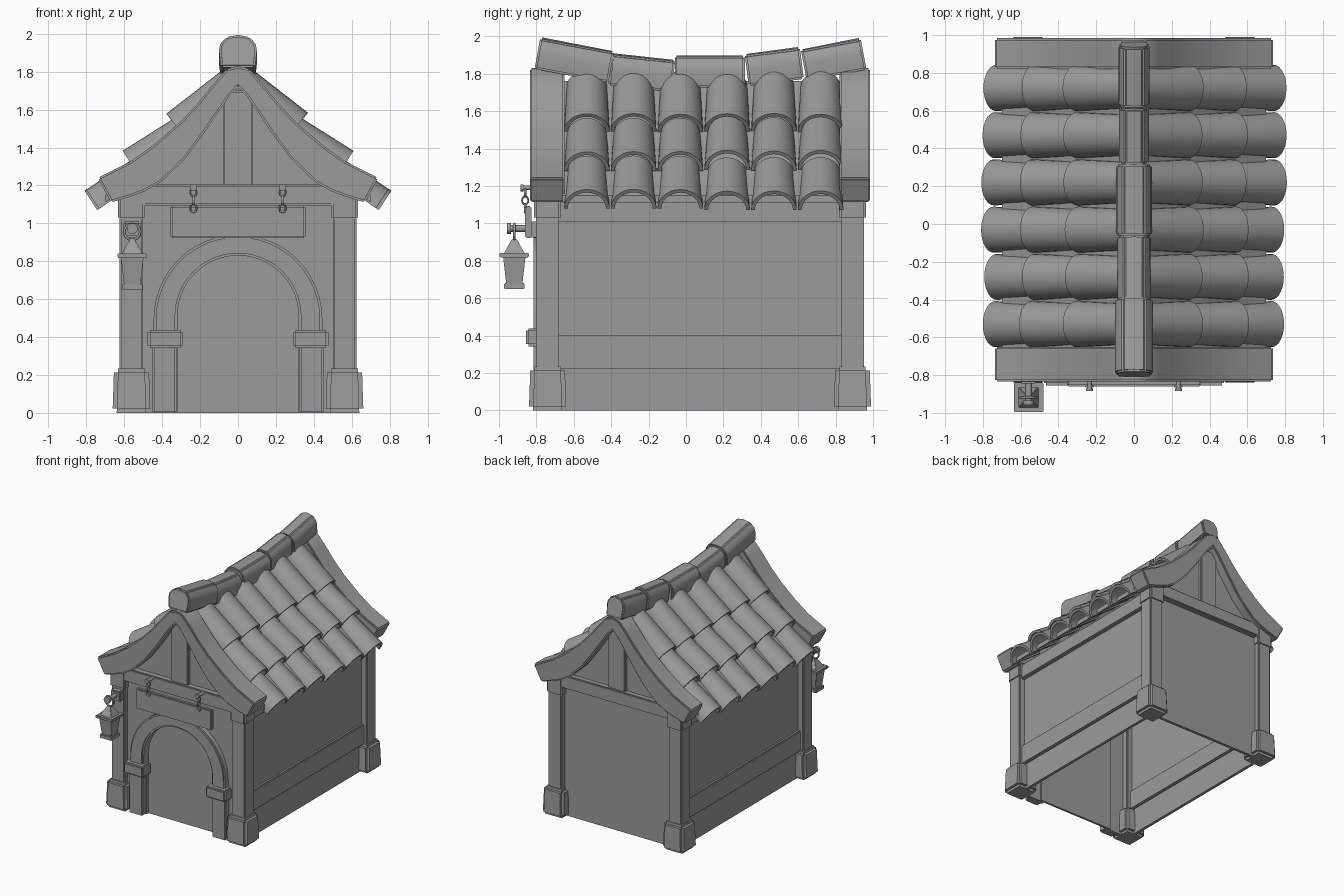
import bpy, bmesh, math, random
from mathutils import Vector, Matrix

random.seed(4)
if "Cube" in bpy.data.objects:
    bpy.data.objects.remove(bpy.data.objects["Cube"])

grey = bpy.data.materials.new("plain_grey")
grey.use_nodes = True
COLOUR = (0.33, 0.33, 0.33, 1)
grey.diffuse_color = COLOUR
grey.node_tree.nodes["Principled BSDF"].inputs["Base Color"].default_value = COLOUR


def finish(name, bm, bevel=0.0, segments=2):
    """Bevel the crisp edges, turn the bmesh into an object and smooth it."""
    if bevel:
        edges = [e for e in bm.edges if len(e.link_faces) == 2 and e.calc_face_angle() > 0.6]
        bmesh.ops.bevel(bm, geom=edges, offset=bevel, segments=segments, affect='EDGES', clamp_overlap=True)
    mesh = bpy.data.meshes.new(name)
    bm.to_mesh(mesh)
    bm.free()
    mesh.materials.append(grey)
    obj = bpy.data.objects.new(name, mesh)
    bpy.context.collection.objects.link(obj)
    bpy.ops.object.select_all(action='DESELECT')
    obj.select_set(True)
    bpy.context.view_layer.objects.active = obj
    bpy.ops.object.shade_smooth_by_angle(angle=math.radians(35))
    return obj


def box(name, x, y, z, bevel=0.008, taper=1.0):
    """Box between ranges; taper scales its top."""
    bm = bmesh.new()
    bmesh.ops.create_cube(bm, size=1)
    for v in bm.verts:
        k = taper if v.co.z > 0 else 1
        v.co = Vector(((x[0] + x[1]) / 2 + v.co.x * k * (x[1] - x[0]),
                       (y[0] + y[1]) / 2 + v.co.y * k * (y[1] - y[0]),
                       (z[0] + z[1]) / 2 + v.co.z * (z[1] - z[0])))
    return finish(name, bm, bevel)


def prism(name, outline, y, bevel=0.0, matrix=None):
    """Extrude an x-z outline along y."""
    bm = bmesh.new()
    face = bm.faces.new([bm.verts.new((px, y[0], pz)) for px, pz in outline])
    new = bmesh.ops.extrude_face_region(bm, geom=[face])["geom"]
    bmesh.ops.translate(bm, vec=(0, y[1] - y[0], 0),
                        verts=[g for g in new if isinstance(g, bmesh.types.BMVert)])
    bmesh.ops.recalc_face_normals(bm, faces=bm.faces)
    if matrix:
        bm.transform(matrix)
    return finish(name, bm, bevel)


def rod(name, start, end, radius, sides=12):
    a, b = Vector(start), Vector(end)
    bm = bmesh.new()
    bmesh.ops.create_cone(bm, cap_ends=True, segments=sides, radius1=radius, radius2=radius, depth=(b - a).length)
    bm.transform(Matrix.Translation((a + b) / 2) @ (b - a).to_track_quat('Z', 'Y').to_matrix().to_4x4())
    return finish(name, bm)


def ring(name, centre, radius, thick, rot):
    bpy.ops.mesh.primitive_torus_add(major_segments=16, minor_segments=8, major_radius=radius,
                                     minor_radius=thick, location=centre, rotation=rot)
    obj = bpy.context.object
    obj.name = name
    obj.data.materials.append(grey)
    bpy.ops.object.shade_smooth()
    return obj


def mirrored(right):
    """Close a right-hand outline across x = 0."""
    return right + [(-x, z) for x, z in reversed(right) if x > 0]


def arc(radius, centre_z, steps=24):
    return [(radius * math.cos(math.pi * i / steps), centre_z + radius * math.sin(math.pi * i / steps))
            for i in range(steps + 1)]


# Corner posts with feet and caps
for end, yc in (("front", -0.74), ("back", 0.89)):
    for side, s in (("left", 1), ("right", -1)):
        def span(c, h):
            return (c - h, c + h)
        xc = s * 0.562
        box(f"{end}_{side}_foot", span(xc, 0.1), span(yc, 0.1), (0, 0.235), 0.022, 0.92)
        box(f"{end}_{side}_post", span(xc, 0.062), span(yc, 0.062), (0.2, 1.04))
        box(f"{end}_{side}_cap", span(xc, 0.072), span(yc, 0.072), (1.02, 1.18), 0.012)

# Side walls and rails
for side, s in (("left", 1), ("right", -1)):
    def sx(a, b):
        return tuple(sorted((s * a, s * b)))
    box(f"{side}_wall", sx(0.55, 0.575), (-0.72, 0.88), (0, 1.14), 0)
    box(f"{side}_low_rail", sx(0.53, 0.598), (-0.7, 0.86), (0.225, 0.4))
    box(f"{side}_top_rail", sx(0.53, 0.605), (-0.7, 0.86), (1.01, 1.14))

# Front wall with arched opening, back wall, door
inner = arc(0.32, 0.51)
prism("front_wall", [(0.56, 0)] + [(0.32, 0)] + inner + [(-0.32, 0), (-0.56, 0), (-0.56, 1.15), (0.56, 1.15)],
      (-0.765, -0.735))
box("door", (-0.36, 0.36), (-0.738, -0.72), (0, 0.86), 0)
box("back_wall", (-0.56, 0.56), (0.88, 0.905), (0, 1.15), 0)

# Door surround
outer = arc(0.445, 0.495)
prism("door_arch", [(0.445, 0.42)] + outer + [(-0.445, 0.42), (-0.32, 0.42)] + inner[::-1] + [(0.32, 0.42)],
      (-0.815, -0.74), 0.012)
for side, s in (("left", 1), ("right", -1)):
    box(f"{side}_door_post", tuple(sorted((s * 0.325, s * 0.452))), (-0.815, -0.74), (0, 0.36))
    box(f"{side}_door_band", tuple(sorted((s * 0.292, s * 0.477))), (-0.855, -0.74), (0.342, 0.438), 0.012)

# Gables, cross beams and curved barge boards
top_edge = [(0, 1.83), (0.06, 1.815), (0.13, 1.735), (0.22, 1.625), (0.31, 1.53), (0.45, 1.41),
            (0.57, 1.325), (0.74, 1.24)]
low_edge = [(0.67, 1.11), (0.57, 1.14), (0.49, 1.17), (0.41, 1.215), (0.28, 1.34), (0.18, 1.475),
            (0.095, 1.6), (0.04, 1.68), (0, 1.72)]
board = top_edge + low_edge
board += [(-x, z) for x, z in reversed(board) if x > 0]
for end, wall, beam, barge in (("front", (-0.755, -0.735), (-0.805, -0.72), (-0.835, -0.65)),
                               ("back", (0.88, 0.905), (0.87, 0.95), (0.82, 0.985))):
    prism(f"{end}_gable", [(-0.5, 1.12), (0.5, 1.12), (0.5, 1.2), (0.28, 1.42), (0, 1.76), (-0.28, 1.42),
                           (-0.5, 1.2)], wall)
    box(f"{end}_cross_beam", (-0.6, 0.6), beam, (1.093, 1.205))
    box(f"{end}_king_post", (-0.08, 0.08), (min(beam[0] + 0.02, wall[0]), max(beam[1] - 0.02, wall[1])), (1.18, 1.7))
    prism(f"{end}_barge_board", board, barge, 0.01)

# Roof deck under the tiles
deck = [(0.0, 1.76), (0.28, 1.5), (0.5, 1.3), (0.7, 1.15)]
deck += [(x, z - 0.04) for x, z in reversed(deck)]
prism("roof_deck", deck + [(-x, z) for x, z in reversed(deck) if x > 0], (-0.66, 0.84))


# Barrel tiles, each row given by its crest line
def tile(name, s, yc, top, bottom):
    a, b = Vector((s * top[0], yc, top[1])), Vector((s * bottom[0], yc, bottom[1]))
    normal = Vector((s * (top[1] - bottom[1]), 0, bottom[0] - top[0])).normalized()
    bm = bmesh.new()
    rows = []
    for t in (0, 0.5, 0.93, 1):
        r = 0.108 + 0.014 * t
        crest = a.lerp(b, t)
        rings = []
        for rad in (r, r - 0.02):
            rings.append([bm.verts.new(crest - normal * (r - rad * math.sin(g)) + Vector((0, rad * math.cos(g), 0)))
                          for g in (math.pi * i / 14 for i in range(15))])
        rows.append(rings[0] + rings[1][::-1])
    n = len(rows[0])
    for p, q in zip(rows, rows[1:]):
        for i in range(n):
            bm.faces.new((p[i], p[(i + 1) % n], q[(i + 1) % n], q[i]))
    for row in (rows[0], rows[-1]):
        for i in range(n // 2 - 1):
            bm.faces.new((row[i], row[i + 1], row[n - 2 - i], row[n - 1 - i]))
    bmesh.ops.recalc_face_normals(bm, faces=bm.faces)
    finish(name, bm)


courses = (((0.08, 1.81), (0.375, 1.58)), ((0.32, 1.565), (0.605, 1.385)), ((0.53, 1.355), (0.805, 1.175)))
for side, s in (("left", 1), ("right", -1)):
    for c, (top, bottom) in enumerate(courses):
        for col in range(6):
            j = random.uniform(-0.014, 0.006)
            tile(f"{side}_tile_{c + 1}_{col + 1}", s, -0.53 + 0.25 * col, (top[0] + j, top[1] - j * 0.6),
                 (bottom[0] + j, bottom[1] - j * 0.6))

# Sagging ridge caps: start y, base z, end y, base z, half width
caps = ((-0.81, 1.825, -0.415, 1.752, 0.1), (-0.415, 1.738, -0.075, 1.703, 0.088),
        (-0.06, 1.725, 0.315, 1.725, 0.096), (0.335, 1.735, 0.63, 1.772, 0.08), (0.645, 1.762, 0.965, 1.822, 0.082))
for i, (y0, z0, y1, z1, w) in enumerate(caps):
    section = mirrored([(w * 0.9, 0), (w, 0.09), (w * 0.93, 0.125), (w * 0.6, 0.163), (0, 0.172)])
    tilt = math.atan2(z1 - z0, y1 - y0)
    place = Matrix.Translation((0, y0, z0)) @ Matrix.Rotation(tilt, 4, 'X')
    prism(f"ridge_cap_{i + 1}", section, (0, math.hypot(y1 - y0, z1 - z0)), 0.01, place)

# Hanging sign board with chain links
box("sign_board", (-0.355, 0.355), (-0.86, -0.825), (0.922, 1.093))
for side, x in (("left", 0.235), ("right", -0.235)):
    rod(f"{side}_sign_peg", (x, -0.79, 1.19), (x, -0.87, 1.19), 0.012)
    rod(f"{side}_sign_knob", (x, -0.87, 1.19), (x, -0.885, 1.19), 0.019)
    for k, turn in enumerate((0, math.pi / 2, 0)):
        link = ring(f"{side}_sign_link_{k + 1}", (x, -0.86, 1.165 - 0.042 * k), 0.022, 0.006,
                    (math.pi / 2, 0, turn))
        link.scale.x = 0.75

# Lantern on a wall peg
lx, ly = -0.558, -0.918
box("lantern_bracket", (lx - 0.045, lx + 0.045), (-0.845, -0.79), (0.925, 1.01))
rod("lantern_peg", (lx, -0.8, 0.972), (lx, -0.94, 0.972), 0.018)
rod("lantern_peg_tip", (lx, -0.935, 0.972), (lx, -0.957, 0.972), 0.029)
ring("lantern_ring", (lx, ly, 0.955), 0.042, 0.007, (math.pi / 2, 0, 0))


def square(h):
    return (lx - h, lx + h), (ly - h, ly + h)


box("lantern_base", *square(0.055), (0.648, 0.68), 0.004)
box("lantern_body", *square(0.043), (0.675, 0.825), 0.003, 1.4)
box("lantern_eave", *square(0.078), (0.818, 0.842), 0.004)
box("lantern_hood", *square(0.055), (0.84, 0.915), 0.003, 0.25)
